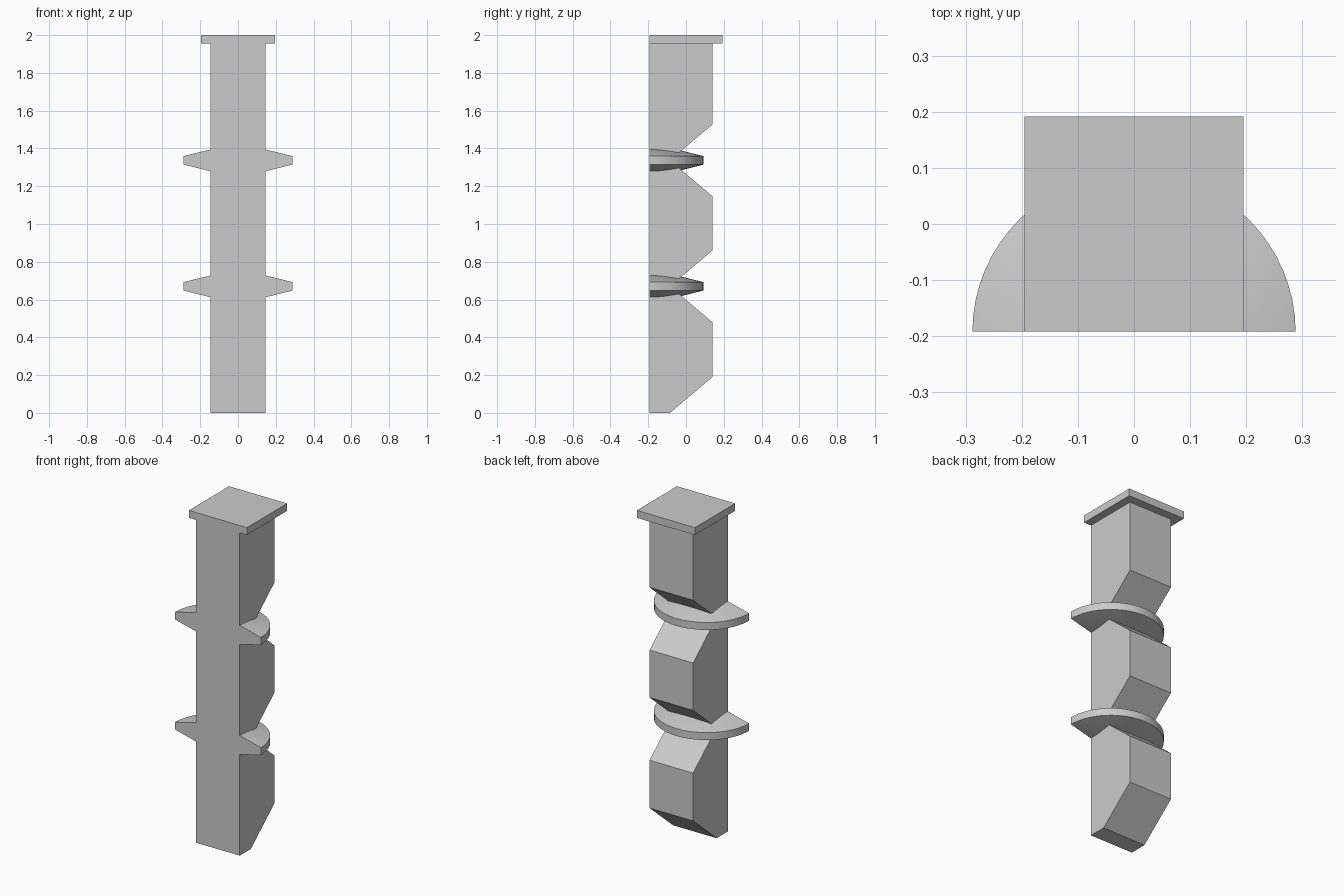
import bpy
import bmesh
from math import pi, cos, sin, radians

cube = bpy.data.objects.get("Cube")
if cube:
    bpy.data.objects.remove(cube, do_unlink=True)

grey = bpy.data.materials.new("plain grey")
grey.use_nodes = True
colour = (0.6, 0.6, 0.6, 1)
grey.diffuse_color = colour
grey.node_tree.nodes["Principled BSDF"].inputs["Base Color"].default_value = colour

FRONT = -0.192      # flat front plane
BACK = 0.14         # back of the column
NOTCH = -0.085      # depth of the notches
RISE = 0.19         # height of each chamfer
CAP_Z = 1.955
FLANGES = (0.67, 1.337)


def finish(name, bm, smooth=False):
    bmesh.ops.recalc_face_normals(bm, faces=bm.faces[:])
    mesh = bpy.data.meshes.new(name)
    bm.to_mesh(mesh)
    bm.free()
    mesh.materials.append(grey)
    obj = bpy.data.objects.new(name, mesh)
    bpy.context.collection.objects.link(obj)
    if smooth:
        bpy.ops.object.select_all(action='DESELECT')
        obj.select_set(True)
        bpy.context.view_layer.objects.active = obj
        bpy.ops.object.shade_smooth_by_angle(angle=radians(12))
    return obj


def side_profile(name, points, half_width):
    """Extrude a (y, z) outline across x."""
    bm = bmesh.new()
    face = bm.faces.new([bm.verts.new((-half_width, y, z)) for y, z in points])
    out = bmesh.ops.extrude_face_region(bm, geom=[face])["geom"]
    moved = [v for v in out if isinstance(v, bmesh.types.BMVert)]
    bmesh.ops.translate(bm, verts=moved, vec=(2 * half_width, 0, 0))
    return finish(name, bm)


def half_flange(name, z, rx=0.288, ry=0.284, steps=32):
    """Half disc, thick at the centre and tapering to a narrow rim."""
    bm = bmesh.new()
    rings = []
    for level in (-0.0225, 0.0225):
        rings.append([bm.verts.new((rx * cos(pi * i / steps),
                                    FRONT + ry * sin(pi * i / steps), z + level))
                      for i in range(steps + 1)])
    low, high = rings
    bottom = bm.verts.new((0, FRONT, z - 0.0935))
    top = bm.verts.new((0, FRONT, z + 0.0935))
    for i in range(steps):
        bm.faces.new((low[i], low[i + 1], high[i + 1], high[i]))
        bm.faces.new((high[i], high[i + 1], top))
        bm.faces.new((low[i + 1], low[i], bottom))
    bm.faces.new((bottom, low[0], high[0], top, high[-1], low[-1]))
    return finish(name, bm, smooth=True)


# Column with a chamfered foot and a V notch behind each flange
outline = [(FRONT, 0), (NOTCH, 0), (BACK, RISE)]
for z in FLANGES:
    outline += [(BACK, z - RISE), (NOTCH, z), (BACK, z + RISE)]
outline += [(BACK, CAP_Z), (FRONT, CAP_Z)]
side_profile("column", outline, 0.146)

# Square cap plate
side_profile("cap", [(FRONT, CAP_Z), (-FRONT, CAP_Z), (-FRONT, 2), (FRONT, 2)], 0.195)

# Tapered half flanges
for name, z in zip(("lower_flange", "upper_flange"), FLANGES):
    half_flange(name, z)
